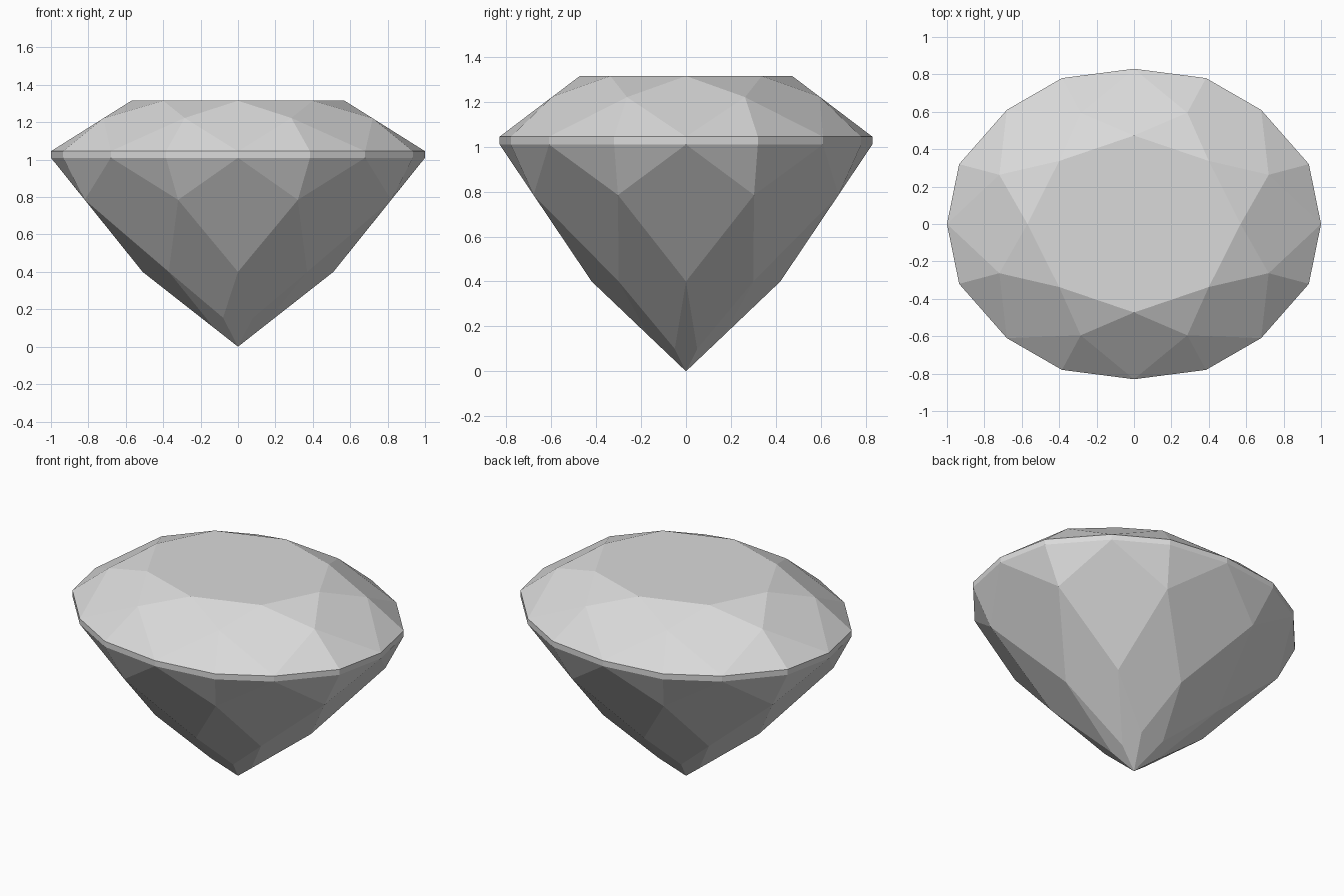
import bpy
import bmesh

cube = bpy.data.objects.get("Cube")
if cube:
    bpy.data.objects.remove(cube, do_unlink=True)

# Stone material
stone = bpy.data.materials.new("pale_grey_stone")
stone.use_nodes = True
colour = (0.7, 0.7, 0.7, 1)
stone.diffuse_color = colour
stone.node_tree.nodes["Principled BSDF"].inputs["Base Color"].default_value = colour

bm = bmesh.new()


def ring(quarter):
    """Mirror one quarter of points into a full anticlockwise ring of vertices."""
    points = list(quarter)
    for x, y, z in reversed(quarter):
        if (-x, y, z) not in points:
            points.append((-x, y, z))
    for x, y, z in list(points):
        if (-x, -y, z) not in points:
            points.append((-x, -y, z))
    return [bm.verts.new(p) for p in points]


def facet(*verts):
    bm.faces.new(verts)


# Outline of the girdle, first quarter
outline = [(1, 0), (0.935, 0.32), (0.68, 0.61), (0.385, 0.78), (0, 0.83)]

# Rings from the flat table down to the point
table = ring([(0.57, 0, 1.315), (0.4, 0.337, 1.315), (0, 0.473, 1.315)])
star = ring([(0.72, 0.263, 1.221), (0.285, 0.595, 1.223)])
upper = ring([(x, y, 1.045) for x, y in outline])
lower = ring([(x, y, 1.01) for x, y in outline])
waist = ring([(0.819, 0.303, 0.785), (0.32, 0.679, 0.785)])
belly = ring([(0.51, 0, 0.4), (0.37, 0.3, 0.4), (0, 0.42, 0.4)])
tip = ring([(0.1275, 0.05, 0.1), (0.08, 0.163, 0.155)])
culet = bm.verts.new((0, 0, 0))

# Table
facet(*table)

for i in range(8):
    j = (i + 1) % 8
    a, b, c = 2 * i, 2 * i + 1, 2 * j
    # Crown: star, kite and two girdle facets
    facet(table[i], star[i], table[j])
    facet(table[i], star[i - 1], upper[a], star[i])
    facet(star[i], upper[a], upper[b])
    facet(star[i], upper[b], upper[c])
    # Girdle band
    facet(upper[a], lower[a], lower[b], upper[b])
    facet(upper[b], lower[b], lower[c], upper[c])
    # Pavilion: two girdle facets, kite, long facet and point facet
    facet(lower[a], waist[i], lower[b])
    facet(lower[b], waist[i], lower[c])
    facet(lower[a], waist[i - 1], belly[i], waist[i])
    facet(waist[i], belly[i], tip[i], belly[j])
    facet(belly[i], tip[i - 1], culet, tip[i])

bmesh.ops.recalc_face_normals(bm, faces=bm.faces)

mesh = bpy.data.meshes.new("cut_gemstone")
bm.to_mesh(mesh)
bm.free()
mesh.materials.append(stone)
gem = bpy.data.objects.new("cut_gemstone", mesh)
bpy.context.collection.objects.link(gem)
